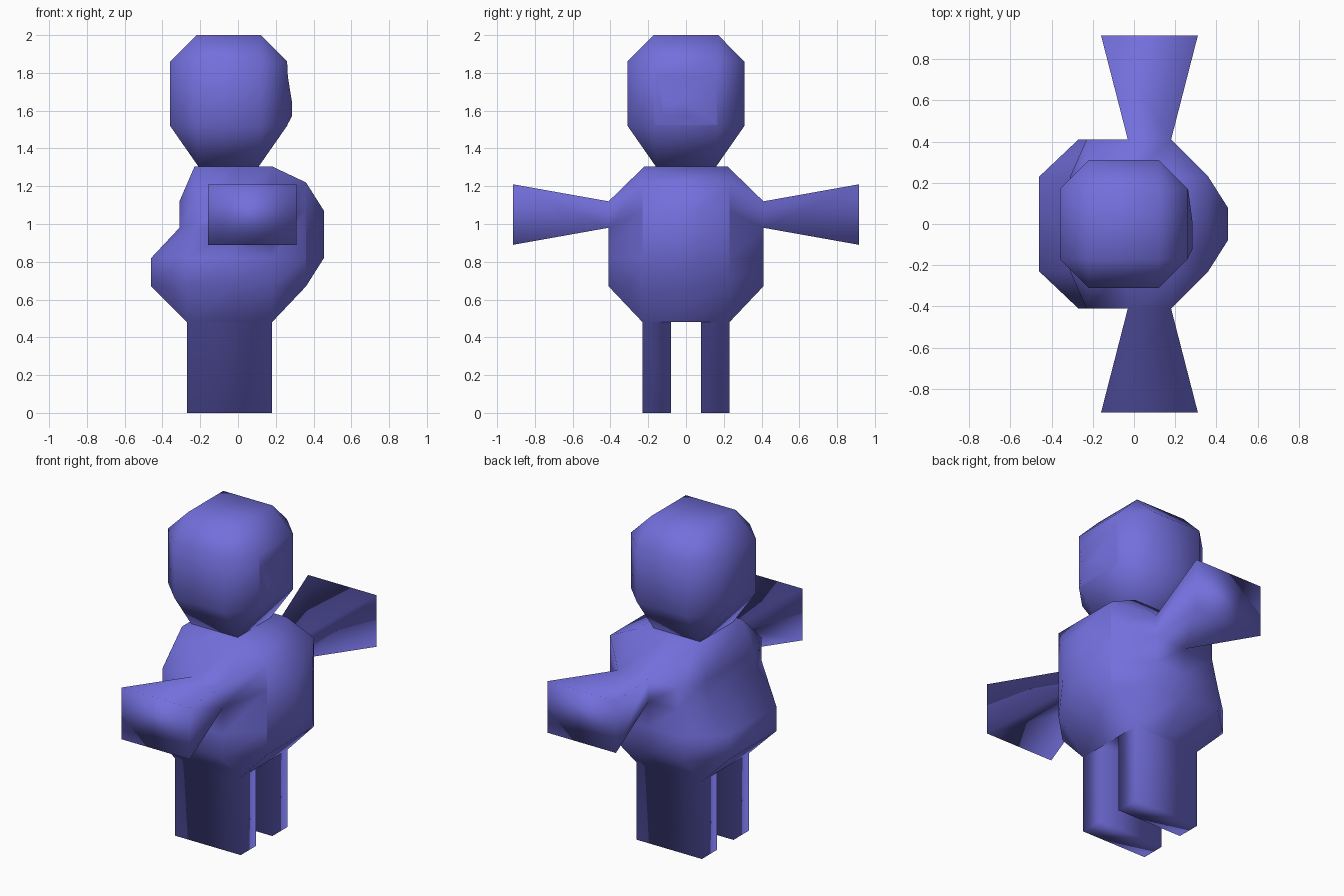
import bpy, bmesh

if "Cube" in bpy.data.objects:
    bpy.data.objects.remove(bpy.data.objects["Cube"])


def rect(axis, pos, a0, a1, b0, b1):
    """Four corners of a rectangle lying across the given axis."""
    pts = [(a0, b0), (a1, b0), (a1, b1), (a0, b1)]
    if axis == 'x':
        return [(pos, a, b) for a, b in pts]
    if axis == 'y':
        return [(a, pos, b) for a, b in pts]
    return [(a, b, pos) for a, b in pts]


def mirrored(half):
    """Close a half ring (y > 0) by reflecting it across y."""
    return half + [(x, -y, z) for x, y, z in reversed(half)]


def loft(bm, rings, start=False, end=False):
    """Bridge rings with quads, optionally capping the ends."""
    rows = [[bm.verts.new(p) for p in r] for r in rings]
    for lo, hi in zip(rows, rows[1:]):
        n = len(lo)
        for i in range(n):
            j = (i + 1) % n
            bm.faces.new((lo[i], lo[j], hi[j], hi[i]))
    if start:
        bm.faces.new(rows[0])
    if end:
        bm.faces.new(rows[-1])


def drop_faces(bm, test):
    doomed = [f for f in bm.faces if test(f.calc_center_median())]
    bmesh.ops.delete(bm, geom=doomed, context='FACES_ONLY')


def finish(bm, name):
    bmesh.ops.remove_doubles(bm, verts=bm.verts[:], dist=0.002)
    bmesh.ops.recalc_face_normals(bm, faces=bm.faces[:])
    for f in bm.faces:
        f.smooth = True
    me = bpy.data.meshes.new(name)
    bm.to_mesh(me)
    bm.free()
    mat = bpy.data.materials.get("violet") or bpy.data.materials.new("violet")
    mat.diffuse_color = (0.17, 0.16, 0.72, 1)
    mat.use_nodes = True
    mat.node_tree.nodes["Principled BSDF"].inputs["Base Color"].default_value = mat.diffuse_color
    me.materials.append(mat)
    ob = bpy.data.objects.new(name, me)
    bpy.context.collection.objects.link(ob)


# Torso: faceted barrel with a hump low on the back
bm = bmesh.new()
rings = [mirrored([(.18, .23, .48), (.18, .23, .48), (-.03, .23, .48),
                   (-.27, .23, .48), (-.27, .23, .48)])]
for z, zf, back, side in [(.67, .67, -.46, -.27), (.82, .82, -.46, -.27),
                          (.98, 1.07, -.31, -.23), (1.12, 1.22, -.31, -.23)]:
    rings.append(mirrored([(.36, .23, zf), (.18, .41, z), (-.03, .41, z),
                           (side, .41, z), (back, .23, z)]))
rings.append(mirrored([(.18, .22, 1.305), (.18, .22, 1.305), (-.03, .22, 1.305),
                       (-.23, .22, 1.305), (-.23, .22, 1.305)]))
loft(bm, rings, end=True)

# Raised belly plate replaces the flat +x side
drop_faces(bm, lambda c: c.x > .359)
loft(bm, [rect('x', .36, -.23, .23, .67, 1.22),
          rect('x', .455, -.08, .08, .82, 1.07)], end=True)

# Flared arms grow from small side panels
drop_faces(bm, lambda c: abs(c.y) > .409 and c.x > 0 and .98 < c.z < 1.12)
for s in (-1, 1):
    loft(bm, [rect('y', s * .41, -.03, .18, .98, 1.12),
              rect('y', s * .915, -.16, .31, .89, 1.21)], end=True)

# Legs and the strip between them
for s in (-1, 1):
    loft(bm, [rect('z', .48, -.27, .18, *sorted((s * .08, s * .23))),
              rect('z', 0, -.27, .18, *sorted((s * .08, s * .23)))], end=True)
bm.faces.new([bm.verts.new(p) for p in rect('z', .48, -.27, .18, -.08, .08)])
finish(bm, "body")

# Head: chamfered block tapering to the neck
bm = bmesh.new()
rings = [mirrored([(.11, .16, 1.305)] * 2 + [(-.21, .16, 1.305)] * 2)]
for z in (1.52, 1.86):
    rings.append(mirrored([(.26, .17, z), (.12, .31, z),
                           (-.22, .31, z), (-.36, .17, z)]))
rings.append(mirrored([(.12, .17, 2)] * 2 + [(-.22, .17, 2)] * 2))

# Degenerate corner quads collapse to triangles on merging
loft(bm, rings, start=True, end=True)

# Slight face bulge on the +x side
drop_faces(bm, lambda c: c.x > .259)
loft(bm, [rect('x', .26, -.17, .17, 1.52, 1.86),
          rect('x', .264, -.16, .16, 1.53, 1.78),
          rect('x', .285, -.12, .0, 1.57, 1.65)], end=True)
finish(bm, "head")
